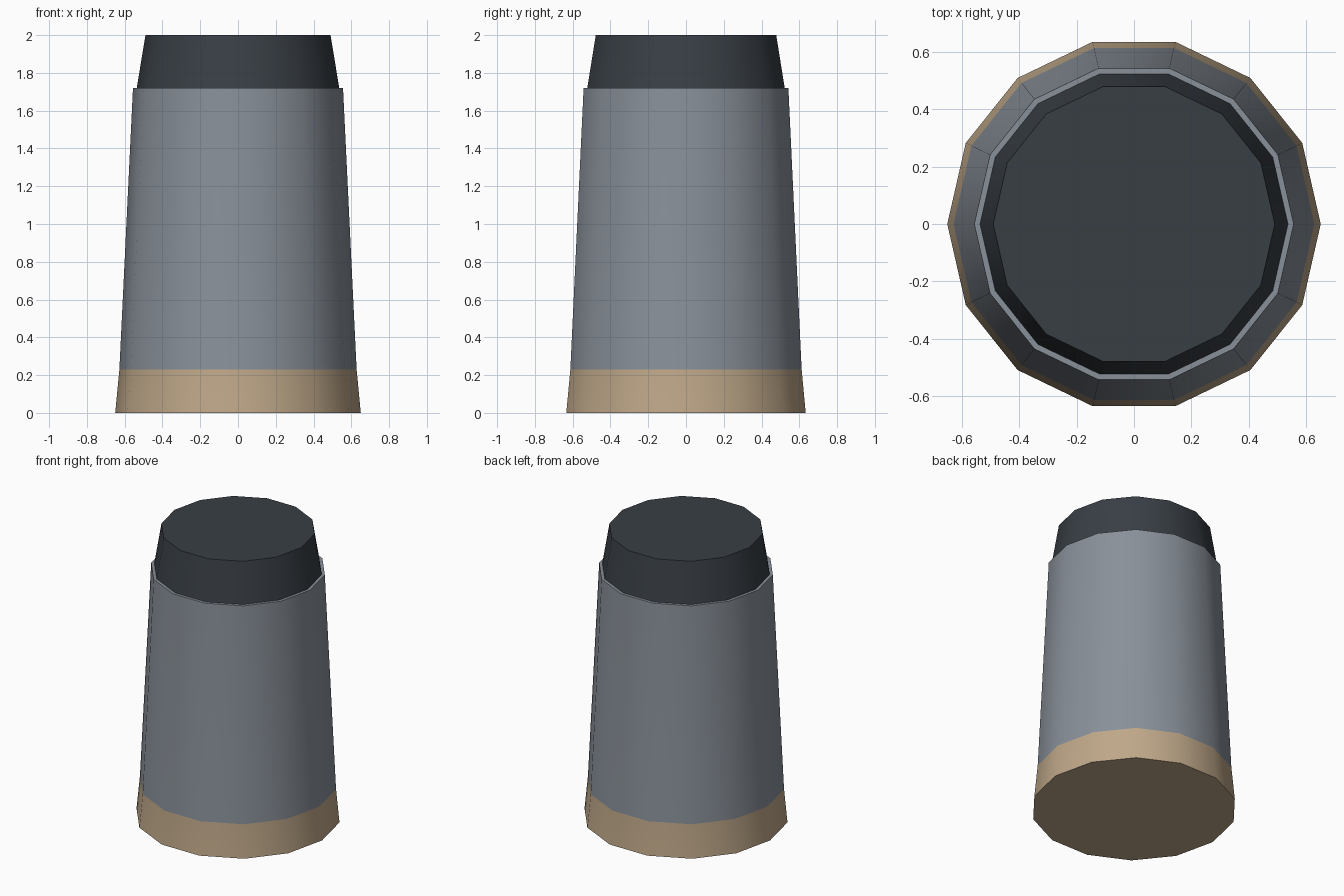
import bpy
import bmesh
from math import cos, sin, tau, radians

SIDES = 14

cube = bpy.data.objects.get("Cube")
if cube:
    bpy.data.objects.remove(cube, do_unlink=True)


def make_material(name, rgb):
    mat = bpy.data.materials.new(name)
    mat.use_nodes = True
    colour = (*rgb, 1.0)
    mat.diffuse_color = colour
    mat.node_tree.nodes["Principled BSDF"].inputs["Base Color"].default_value = colour
    return mat


def turned_part(name, profile, materials, cap_bottom=False, cap_top=False):
    """Turn (radius, height) points into a faceted ring-by-ring surface."""
    bm = bmesh.new()
    rings = [[bm.verts.new((r * cos(tau * i / SIDES), r * sin(tau * i / SIDES), z))
              for i in range(SIDES)] for r, z in profile]
    for low, high in zip(rings, rings[1:]):
        for i in range(SIDES):
            j = (i + 1) % SIDES
            bm.faces.new((low[i], low[j], high[j], high[i]))
    if cap_bottom:
        bm.faces.new(rings[0][::-1])
    if cap_top:
        bm.faces.new(rings[-1])
    mesh = bpy.data.meshes.new(name)
    bm.to_mesh(mesh)
    bm.free()
    for mat in materials:
        mesh.materials.append(mat)
    obj = bpy.data.objects.new(name, mesh)
    bpy.context.collection.objects.link(obj)
    bpy.ops.object.select_all(action='DESELECT')
    obj.select_set(True)
    bpy.context.view_layer.objects.active = obj
    bpy.ops.object.shade_smooth_by_angle(angle=radians(30))
    return obj


tan = make_material("tan", (0.52, 0.39, 0.25))
grey = make_material("grey", (0.25, 0.28, 0.32))
charcoal = make_material("charcoal", (0.040, 0.049, 0.060))

# Tapered body with a flared foot and a narrow flat rim
BAND_TOP = 0.23
body = turned_part("body", [(0.65, 0), (0.628, BAND_TOP), (0.556, 1.72), (0.536, 1.72)],
                   [grey, tan], cap_bottom=True)

# Tan band and underside at the foot
for face in body.data.polygons:
    face.material_index = 1 if face.center.z < BAND_TOP else 0

# Dark tapered cap rising from inside the rim
turned_part("cap", [(0.536, 1.72), (0.49, 2.0)], [charcoal], cap_top=True)
